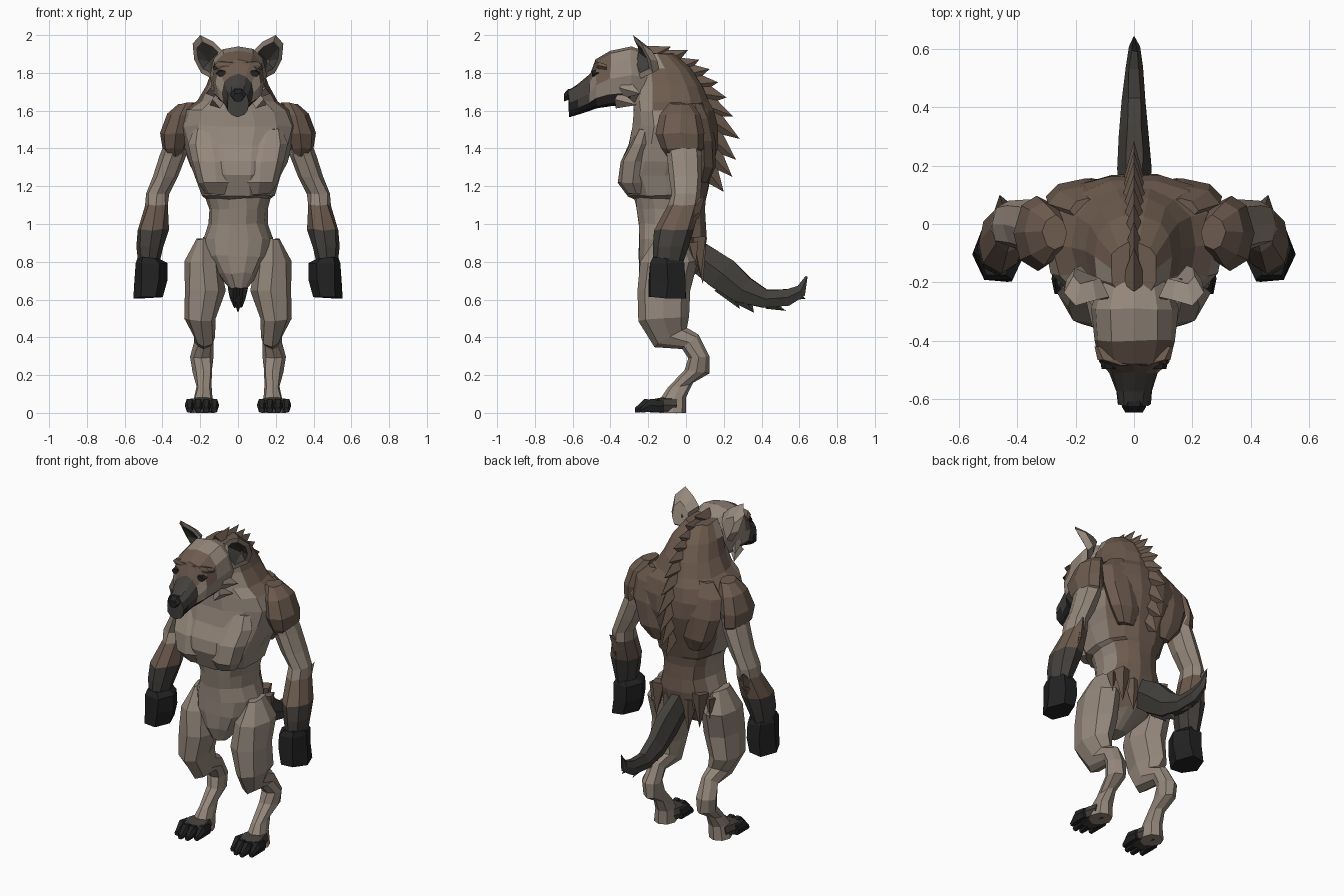
import bpy, bmesh, math, random
from mathutils import Vector

random.seed(4)

COLOURS = {
    "tan_fur": (0.30, 0.245, 0.20),
    "brown_fur": (0.150, 0.103, 0.076),
    "dark_grey_fur": (0.056, 0.051, 0.045),
    "black_skin": (0.016, 0.016, 0.016),
}
TAN, BROWN, GREY, BLACK = range(4)
MATS = []
for label, rgb in COLOURS.items():
    m = bpy.data.materials.new(label)
    m.diffuse_color = (*rgb, 1)
    MATS.append(m)


def finish(name, bm, rule, mirror=False):
    """Turn a bmesh into an object; rule is a colour index or f(centre, normal)."""
    bmesh.ops.recalc_face_normals(bm, faces=bm.faces)
    bm.normal_update()
    for f in bm.faces:
        f.material_index = rule(f.calc_center_median(), f.normal) if callable(rule) else rule
    me = bpy.data.meshes.new(name)
    bm.to_mesh(me)
    bm.free()
    for m in MATS:
        me.materials.append(m)
    ob = bpy.data.objects.new(name, me)
    bpy.context.collection.objects.link(ob)
    if mirror:
        ob.modifiers.new("Mirror", 'MIRROR')
    return ob


def loft(name, rings, rule, n=8, mirror=False, jitter=0.005, power=1.0):
    """Skin rings (x, y, z, rx, ry, tilt degrees about x); power < 1 is boxier."""
    bm = bmesh.new()
    loops = []
    for x, y, z, rx, ry, tilt in rings:
        t, loop = math.radians(tilt), []
        for i in range(n):
            a = 2 * math.pi * i / n
            c, s = math.cos(a), math.sin(a)
            c = math.copysign(abs(c) ** power, c) if abs(c) > 1e-6 else 0
            s = math.copysign(abs(s) ** power, s) if abs(s) > 1e-6 else 0
            p = Vector((x + rx * c, y + ry * s * math.cos(t), z + ry * s * math.sin(t)))
            if z > 0.01:
                p += Vector([random.uniform(-jitter, jitter) for _ in range(3)])
            loop.append(bm.verts.new(p))
        loops.append(loop)
    for a, b in zip(loops, loops[1:]):
        for i in range(n):
            j = (i + 1) % n
            bm.faces.new((a[i], a[j], b[j], b[i]))
    bm.faces.new(loops[0])
    bm.faces.new(loops[-1])
    return finish(name, bm, rule, mirror)


def tufts(name, spikes, rule, mirror=False):
    """Flattened fur spikes: (base, tip, half width, half height along z)."""
    bm = bmesh.new()
    for base, tip, w, h in spikes:
        b, t = Vector(base), bm.verts.new(tip)
        d = (Vector(tip) - b).normalized()
        side = d.cross(Vector((0, 0, 1)))
        side = side.normalized() if side.length > 0.05 else Vector((1, 0, 0))
        up = side.cross(d)
        ring = [bm.verts.new(b + o) for o in (side * w, up * h, -side * w, -up * h)]
        bm.faces.new(ring)
        for i in range(4):
            bm.faces.new((ring[i], ring[(i + 1) % 4], t))
    return finish(name, bm, rule, mirror)


# Torso and neck: pale front, brown back
def torso_rule(c, n):
    edge = 0.0 if c.z < 1.45 else -0.06 if c.z < 1.6 else -0.16
    return BROWN if c.y > edge else TAN


# z, half width, front y, back y
profile = [(0.66, .05, -.22, -.10), (0.74, .11, -.25, .06), (0.83, .175, -.255, .10),
           (0.92, .185, -.255, .11), (1.00, .155, -.255, .105), (1.08, .155, -.265, .105),
           (1.135, .17, -.275, .11), (1.15, .195, -.315, .115), (1.26, .23, -.36, .14),
           (1.33, .26, -.35, .16), (1.42, .285, -.31, .175), (1.52, .31, -.285, .17),
           (1.60, .28, -.285, .15), (1.65, .21, -.28, .125), (1.73, .165, -.27, .09),
           (1.82, .135, -.26, .03), (1.90, .08, -.25, -.06)]
loft("torso", [(0, (f + b) / 2, z, w, (b - f) / 2, 0) for z, w, f, b in profile],
     torso_rule, n=14, power=0.85)

# Chest muscles with a soft lower step
loft("chest_muscle", [(.10, -.26, 1.16, .07, .05, 0), (.11, -.28, 1.22, .10, .08, 0),
                      (.12, -.27, 1.33, .12, .08, 0), (.14, -.24, 1.42, .12, .06, 0),
                      (.15, -.22, 1.50, .09, .04, 0)], TAN, mirror=True)

# Shoulder blades
loft("shoulder_blade", [(.13, .08, 1.22, .05, .04, 0), (.15, .10, 1.30, .10, .06, 0),
                        (.17, .09, 1.44, .13, .07, 0), (.18, .07, 1.56, .11, .06, 0),
                        (.16, .05, 1.64, .06, .04, 0)], BROWN, mirror=True)

# Shoulders
loft("shoulder", [(.27, -.03, 1.64, .04, .06, 0), (.305, -.03, 1.58, .068, .11, 0),
                  (.33, -.03, 1.48, .085, .13, 0), (.335, -.02, 1.40, .065, .11, 0),
                  (.335, -.02, 1.36, .04, .08, 0)], BROWN, mirror=True)


# Arms: pale upper arm, brown forearm, grey wrist
def arm_rule(c, n):
    return TAN if c.z > 1.12 else BROWN if c.z > 0.97 else GREY


loft("arm", [(.32, -.02, 1.46, .06, .10, 0), (.345, -.01, 1.36, .068, .095, 0),
             (.385, 0, 1.25, .064, .085, 0), (.428, 0, 1.16, .06, .08, 0),
             (.432, -.01, 1.10, .064, .085, 0), (.452, -.06, .97, .083, .105, 0),
             (.465, -.08, .88, .07, .095, 0), (.475, -.095, .79, .055, .08, 0)],
     arm_rule, mirror=True)
tufts("elbow_tuft", [((.44, .03, 1.06), (.46, .10, 1.15), .05, .05),
                     ((.45, .0, 1.0), (.46, .07, 1.06), .05, .05)], BROWN, mirror=True)

# Hands
loft("hand", [(.47, -.1, .82, .06, .085, 0), (.462, -.1, .79, .085, .105, 0),
              (.462, -.1, .70, .09, .11, 0), (.475, -.1, .61, .08, .11, 0)],
     BLACK, n=6, mirror=True, jitter=0.006)

# Legs: thigh, bent knee, raised hock, ankle
loft("leg", [(.19, -.08, .92, .03, .08, 0), (.185, -.09, .80, .095, .15, 0),
             (.177, -.12, .65, .108, .14, 0), (.20, -.12, .50, .085, .135, 5),
             (.178, -.085, .40, .058, .10, 30), (.178, .02, .375, .05, .056, 41),
             (.19, .065, .295, .062, .058, 5), (.185, .055, .22, .052, .068, -10),
             (.18, -.03, .145, .042, .068, 10), (.185, -.065, .08, .052, .068, 0),
             (.19, -.07, 0, .065, .07, 0)], TAN, mirror=True)

# Feet and toes
loft("foot", [(.19, -.05, .04, .055, .04, 90), (.19, -.12, .042, .075, .042, 90),
              (.19, -.19, .036, .08, .034, 90)], GREY, mirror=True, power=0.6, jitter=0.002)
for i, (x, y) in enumerate([(.125, -.235), (.168, -.265), (.212, -.27), (.257, -.24)]):
    loft(f"toe_{i + 1}", [(x, y + .12, .035, .022, .033, 90), (x, y + .05, .04, .025, .038, 90),
                          (x, y, .014, .015, .014, 90)],
         BLACK, n=6, mirror=True, power=0.8, jitter=0)

# Hip fur at the rear
tufts("hip_tuft", [((.14, .06, .93), (.15, .08, .72), .05, .05),
                   ((.19, .03, .90), (.20, .05, .78), .03, .04),
                   ((.07, .07, .88), (.08, .09, .68), .05, .04)], BROWN, mirror=True)

# Tail with hanging fur
loft("tail", [(0, .05, .84, .05, .09, 50), (0, .19, .74, .058, .105, 50),
              (0, .30, .65, .05, .085, 58), (0, .42, .605, .04, .055, 80),
              (0, .54, .61, .03, .05, 100), (0, .61, .645, .018, .035, 125),
              (0, .64, .72, .004, .006, 130)], GREY, n=6, jitter=0.003)
tufts("tail_tuft", [((0, .20, .68), (0, .285, .55), .035, .06),
                    ((0, .30, .61), (0, .36, .53), .03, .05),
                    ((0, .43, .58), (0, .53, .54), .025, .03),
                    ((0, .57, .62), (0, .635, .605), .018, .025)], GREY)

# Mane: overlapping spikes down the spine
spine = [((-.20, 1.88), (-.08, 1.94)), ((-.12, 1.86), (.01, 1.92)), ((-.05, 1.82), (.07, 1.87)),
         ((.0, 1.79), (.125, 1.82)), ((.04, 1.74), (.17, 1.75)), ((.08, 1.69), (.215, 1.67)),
         ((.10, 1.63), (.25, 1.57)), ((.12, 1.56), (.285, 1.45)), ((.13, 1.46), (.265, 1.34)),
         ((.12, 1.38), (.245, 1.25)), ((.10, 1.30), (.20, 1.17))]
tufts("mane", [((0, *b), (0, *t), .045, .07) for b, t in spine], BROWN)


# Head: pale cheeks, brown brow, dark muzzle
def head_rule(c, n):
    if c.y < -.50 or (c.z < 1.67 and c.y < -.34):
        return BLACK if c.z < 1.64 else GREY
    if c.y < -.40 and c.z > 1.78:
        return BROWN
    return TAN


loft("head", [(0, -.18, 1.77, .11, .13, 90), (0, -.29, 1.785, .15, .158, 90),
              (0, -.40, 1.77, .138, .15, 90), (0, -.475, 1.74, .118, .128, 90),
              (0, -.51, 1.695, .083, .098, 90), (0, -.57, 1.66, .064, .08, 90),
              (0, -.62, 1.64, .058, .072, 90)], head_rule, n=12, jitter=0.004, power=0.85)
loft("nose", [(0, -.58, 1.69, .036, .034, 90), (0, -.625, 1.685, .042, .034, 90),
              (0, -.645, 1.67, .03, .024, 90)], BLACK, n=6, jitter=0)

# Brow ridge, eyes, cheek fur
loft("brow", [(.03, -.485, 1.84, .025, .018, 90), (.085, -.465, 1.84, .04, .022, 90),
              (.115, -.42, 1.83, .02, .016, 90)], BROWN, n=6, mirror=True, jitter=0)
loft("eye", [(.085, -.46, 1.80, .032, .024, 90), (.085, -.497, 1.795, .026, .017, 90)],
     BLACK, n=6, mirror=True, jitter=0)
tufts("cheek_tuft", [((.11, -.33, 1.72), (.17, -.24, 1.69), .04, .06),
                     ((.10, -.36, 1.66), (.15, -.26, 1.63), .04, .05)], TAN, mirror=True)

# Ears: shared rim, deep inner cup and bulging back
rim = [(.085, -.25, 1.92), (.13, -.26, 1.965), (.20, -.28, 2.0), (.24, -.235, 1.955),
       (.232, -.19, 1.87), (.195, -.175, 1.80), (.14, -.24, 1.77), (.105, -.27, 1.84)]
mid = Vector((.16, -.23, 1.88))
bm = bmesh.new()
outer = [bm.verts.new(p) for p in rim]
inner = [bm.verts.new(mid + (Vector(p) - mid) * .72 + Vector((0, -.005, 0))) for p in rim]
rear = [bm.verts.new(mid + (Vector(p) - mid) * .6 + Vector((0, .055, -.01))) for p in rim]
cup = bm.verts.new((.155, -.185, 1.86))
for i in range(8):
    j = (i + 1) % 8
    bm.faces.new((outer[i], outer[j], inner[j], inner[i]))
    bm.faces.new((inner[i], inner[j], cup))
    bm.faces.new((outer[j], outer[i], rear[i], rear[j]))
bm.faces.new(rear[::-1])
inner_set = {tuple(round(k, 4) for k in f.calc_center_median()) for f in bm.faces if cup in f.verts}
finish("ear", bm, lambda c, n: GREY if tuple(round(k, 4) for k in c) in inner_set else TAN, True)
